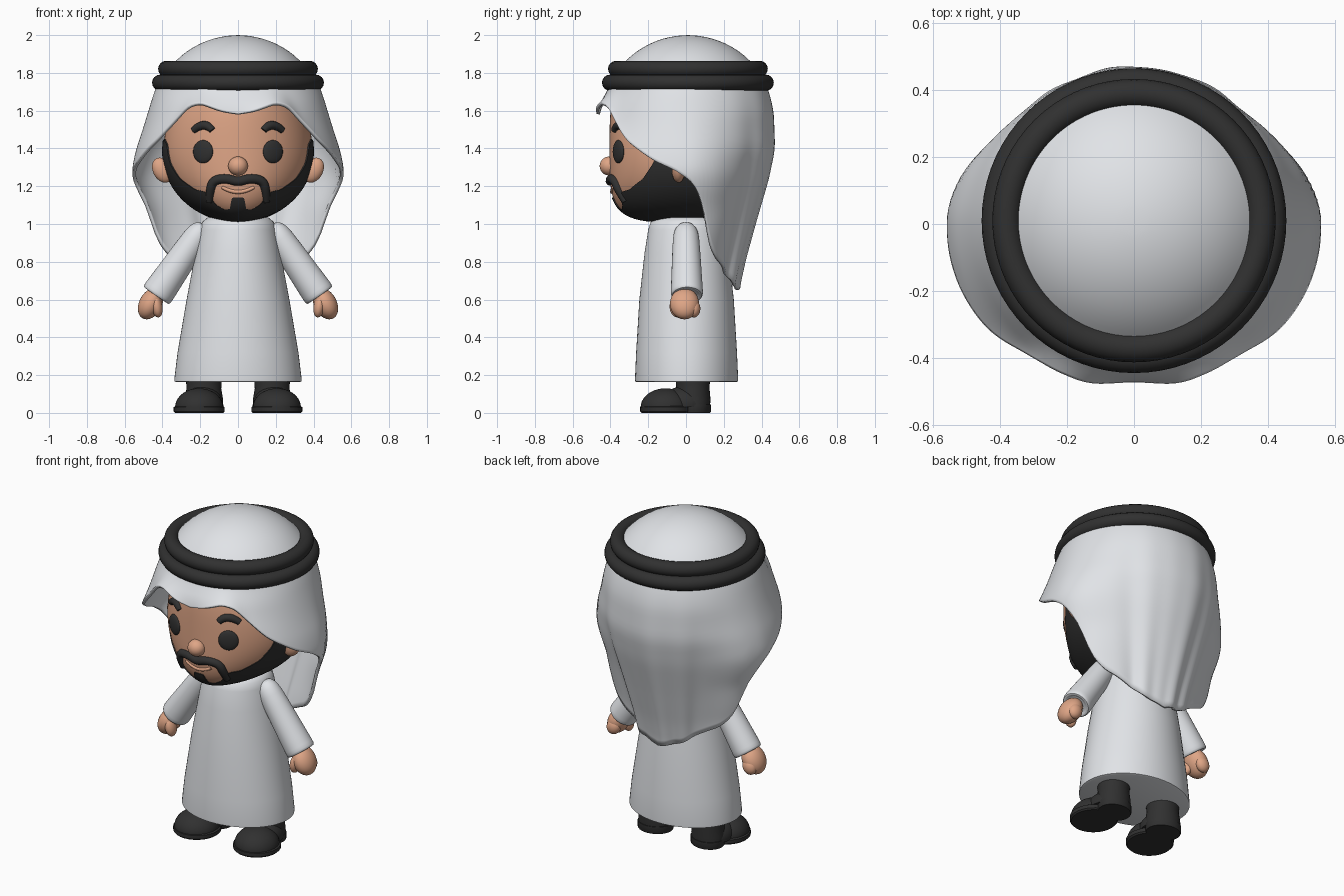
import bpy, bmesh, math
from mathutils import Matrix, Vector
from math import sin, cos, pi, radians

cube = bpy.data.objects.get("Cube")
if cube:
    bpy.data.objects.remove(cube, do_unlink=True)

parts = []


def material(name, rgb):
    m = bpy.data.materials.new(name)
    m.use_nodes = True
    m.diffuse_color = (*rgb, 1)
    bsdf = next(n for n in m.node_tree.nodes if n.type == 'BSDF_PRINCIPLED')
    bsdf.inputs["Base Color"].default_value = (*rgb, 1)
    bsdf.inputs["Roughness"].default_value = 0.7
    return m


WHITE = material("white cloth", (0.78, 0.80, 0.83))
SKIN = material("warm skin", (0.74, 0.38, 0.24))
BLACK = material("soft black", (0.03, 0.03, 0.03))


def finish(name, bm, mat, matrix=None, subsurf=0):
    bmesh.ops.remove_doubles(bm, verts=bm.verts, dist=0.0002)
    bmesh.ops.recalc_face_normals(bm, faces=bm.faces)
    if matrix:
        bm.transform(matrix)
    me = bpy.data.meshes.new(name)
    bm.to_mesh(me)
    bm.free()
    me.materials.append(mat)
    ob = bpy.data.objects.new(name, me)
    bpy.context.collection.objects.link(ob)
    parts.append(ob)
    if subsurf:
        mod = ob.modifiers.new("smooth", 'SUBSURF')
        mod.levels = mod.render_levels = subsurf
    return ob


def grid(name, rows, mat, matrix=None, subsurf=0):
    """Skin closed rings of points into a surface."""
    bm = bmesh.new()
    vs = [[bm.verts.new(p) for p in row] for row in rows]
    n = len(rows[0])
    for a, b in zip(vs, vs[1:]):
        for i in range(n):
            j = (i + 1) % n
            bm.faces.new((a[i], a[j], b[j], b[i]))
    return finish(name, bm, mat, matrix, subsurf)


def lathe(name, profile, mat, matrix=None, n=48, subsurf=0):
    """Profile holds (x radius, y radius, height)."""
    rows = [[(rx * sin(2 * pi * i / n), -ry * cos(2 * pi * i / n), z) for i in range(n)]
            for rx, ry, z in profile]
    return grid(name, rows, mat, matrix, subsurf)


def ball(name, loc, scale, mat, turn=(0, 0, 0), floor=None):
    bm = bmesh.new()
    bmesh.ops.create_uvsphere(bm, u_segments=32, v_segments=20, radius=1)
    bm.transform(Matrix.Diagonal((*scale, 1)))
    if floor is not None:
        for v in bm.verts:
            v.co.z = max(v.co.z, floor)
    rot = Matrix.Rotation(turn[2], 4, 'Z') @ Matrix.Rotation(turn[1], 4, 'Y') @ Matrix.Rotation(turn[0], 4, 'X')
    return finish(name, bm, mat, Matrix.Translation(loc) @ rot)


def lookup(table, x, blur=0.0):
    """Piecewise linear table, softened by averaging nearby samples."""
    def at(v):
        if v <= table[0][0]:
            return table[0][1]
        for (a, p), (b, q) in zip(table, table[1:]):
            if v <= b:
                return p + (q - p) * (v - a) / (b - a)
        return table[-1][1]
    return sum(at(x + blur * k / 3) for k in range(-3, 4)) / 7


# Head surface, wide ellipse across and boxier front to back
def head_size(z, off=0.0):
    u = (z - 1.38) / (0.372 if z < 1.38 else 0.45)
    u = min(1, abs(u))
    return ((0.395 + off) * (1 - u ** 2) ** 0.5, (0.405 + off) * (1 - u ** 4) ** 0.25)


def on_face(x, z, off=0.0):
    ax, ay = head_size(z, off)
    return Vector((x, -ay * max(0, 1 - (x / ax) ** 2) ** 0.5, z))


def head_point(t, z, off=0.0):
    ax, ay = head_size(z, off)
    return (ax * sin(t), -ay * cos(t), z)


N = 72
levels = [1.419 - 0.411 * cos(pi * k / 30) for k in range(31)]
grid("head", [[head_point(2 * pi * i / N, z) for i in range(N)] for z in levels], SKIN)

# Beard shell with its upper edge varying around the jaw
BEARD = [(0, 1.14), (6, 1.14), (10, 1.08), (18, 1.075), (26, 1.10), (30, 1.16), (33, 1.172),
         (42, 1.182), (56, 1.238), (65, 1.32), (70, 1.42), (80, 1.45), (110, 1.42), (130, 1.1), (180, 1.04)]
M = 240
rows = []
for k in range(22):
    f, off = (min(k, 20) / 20) ** 1.6, (0.007 if k < 21 else -0.012)
    row = []
    for i in range(M):
        t = 2 * pi * i / M
        deg = math.degrees(min(t, 2 * pi - t))
        row.append(head_point(t, 1.0083 + (lookup(BEARD, deg, 0.8) - 1.0083) * f, off))
    rows.append(row)
grid("beard", rows, BLACK)


def strand(name, pts, radius, mat, off=0.0, taper=0.8):
    """Tube lying on the face through (x, z) points."""
    cu = bpy.data.curves.new(name, 'CURVE')
    cu.dimensions = '3D'
    cu.bevel_depth, cu.bevel_resolution, cu.use_fill_caps = radius, 4, True
    sp = cu.splines.new('NURBS')
    sp.points.add(len(pts) - 1)
    sp.use_endpoint_u, sp.order_u, sp.resolution_u = True, 3, 8
    for i, (x, z) in enumerate(pts):
        sp.points[i].co = (*on_face(x, z, off), 1)
        sp.points[i].radius = taper if i in (0, len(pts) - 1) else 1
    cu.materials.append(mat)
    ob = bpy.data.objects.new(name, cu)
    bpy.context.collection.objects.link(ob)
    bpy.ops.object.select_all(action='DESELECT')
    ob.select_set(True)
    bpy.context.view_layer.objects.active = ob
    bpy.ops.object.convert(target='MESH')
    parts.append(bpy.context.view_layer.objects.active)


half = [(0.15, 1.12), (0.147, 1.18), (0.13, 1.232), (0.06, 1.242)]
strand("moustache", half + [(0, 1.222)] + [(-x, z) for x, z in reversed(half)], 0.025, BLACK, 0.0)
strand("lower_lip", [(-0.085, 1.195), (-0.04, 1.17), (0.04, 1.17), (0.085, 1.195)], 0.011, SKIN)
ball("nose", (0, -0.407, 1.307), (0.052, 0.05, 0.05), SKIN)

for s, side in ((1, "left"), (-1, "right")):
    # Facial features
    ball(side + "_eye", on_face(s * 0.185, 1.383), (0.058, 0.018, 0.061), BLACK, (0, 0, s * radians(26)))
    strand(side + "_eyebrow", [(s * 0.135, 1.495), (s * 0.155, 1.522), (s * 0.205, 1.522), (s * 0.235, 1.495)],
           0.023, BLACK)
    ball(side + "_ear", (s * 0.4, -0.04, 1.285), (0.05, 0.035, 0.07), SKIN, (0, s * radians(28), 0))

    # Sleeve along the arm axis
    start, end = Vector((s * 0.21, 0, 0.945)), Vector((s * 0.43, 0.005, 0.625))
    aim = Matrix.Translation(start) @ (end - start).to_track_quat('Z', 'Y').to_matrix().to_4x4()
    sleeve = [(0, -0.065), (0.045, -0.055), (0.068, -0.01), (0.073, 0.06), (0.085, 0.35), (0.087, 0.382),
              (0.08, 0.395), (0.066, 0.393), (0.06, 0.385), (0, 0.385)]
    lathe(side + "_sleeve", [(r, r, z) for r, z in sleeve], WHITE, aim, 24, 1)

    # Fist with thumb and curled finger
    tilt = (0, s * radians(-28), 0)
    ball(side + "_hand", (s * 0.463, -0.008, 0.578), (0.06, 0.077, 0.088), SKIN, tilt)
    ball(side + "_thumb", (s * 0.43, -0.045, 0.563), (0.03, 0.042, 0.058), SKIN, (0, s * radians(10), 0))
    ball(side + "_finger", (s * 0.468, 0.042, 0.552), (0.042, 0.034, 0.048), SKIN, tilt)

    # Shoe turned slightly outwards
    splay = s * radians(10)
    turn = Matrix.Translation((s * 0.187, 0, 0)) @ Matrix.Rotation(splay, 4, 'Z')

    def shoe_at(y, z=0):
        return turn @ Matrix.Translation((0, y, z))

    ball(side + "_shoe_toe", shoe_at(-0.11, 0.03).translation, (0.127, 0.132, 0.1), BLACK, (0, 0, splay), -0.01)
    ball(side + "_shoe_middle", shoe_at(-0.01, 0.045).translation, (0.108, 0.13, 0.095), BLACK,
         (0, 0, splay), -0.015)
    lathe(side + "_sole", [(0, 0, 0), (0.127, 0.13, 0), (0.135, 0.137, 0.008), (0.135, 0.137, 0.03),
                           (0.125, 0.128, 0.036), (0, 0, 0.036)], BLACK, shoe_at(-0.108), 32)
    lathe(side + "_heel", [(0, 0, 0), (0.1, 0.085, 0), (0.104, 0.089, 0.006), (0.104, 0.089, 0.045),
                           (0, 0, 0.045)], BLACK, shoe_at(0.043), 32)
    lathe(side + "_ankle", [(0, 0, 0.03), (0.1, 0.09, 0.03), (0.102, 0.093, 0.07), (0.092, 0.088, 0.13),
                            (0.096, 0.091, 0.19), (0, 0, 0.19)], BLACK, shoe_at(0.037), 32)

# Long robe
lathe("robe", [(0, 0, 0.163), (0.325, 0.263, 0.163), (0.337, 0.272, 0.167), (0.337, 0.273, 0.18),
               (0.32, 0.267, 0.32), (0.272, 0.25, 0.6), (0.225, 0.222, 0.85), (0.202, 0.203, 0.97),
               (0.19, 0.19, 1.01), (0.16, 0.16, 1.035), (0, 0, 1.045)], WHITE,
      Matrix.Translation((0, 0.003, 0)), 64)

# Crown of the headscarf and the two cord rings
lathe("scarf_crown", [(0, 0, 2.0), (0.06, 0.06, 1.997), (0.13, 0.13, 1.983), (0.2, 0.2, 1.957),
                      (0.27, 0.27, 1.917), (0.33, 0.33, 1.866), (0.385, 0.385, 1.80)], WHITE,
      Matrix.Translation((0, 0.01, 0)), 64, 1)
for name, major, z in (("upper_cord", 0.38, 1.821), ("lower_cord", 0.412, 1.748)):
    ring = [(major + 0.043 * cos(pi * k / 8), z + 0.043 * sin(pi * k / 8)) for k in range(17)]
    lathe(name, [(r, r, h) for r, h in ring], BLACK, Matrix.Translation((0, 0.01, 0)), 72)

# Draped scarf: hem height by angle from the front, radius by height
HEM = [(0, 1.58), (10, 1.595), (24, 1.64), (33, 1.62), (40, 1.56), (54, 1.44), (72, 1.335), (84, 1.285),
       (94, 1.22), (101, 1.09), (106, 0.9), (114, 0.82), (130, 0.76), (150, 0.69), (180, 0.65)]
FRONT = [(1.45, 0.50), (1.58, 0.465), (1.64, 0.45), (1.7, 0.405), (1.85, 0.37)]
SIDE = [(0.83, 0.445), (0.95, 0.475), (1.1, 0.50), (1.17, 0.53), (1.27, 0.555), (1.38, 0.535),
        (1.5, 0.495), (1.7, 0.434), (1.85, 0.37)]
BACK = [(0.66, 0.268), (0.81, 0.302), (1.02, 0.362), (1.24, 0.428), (1.4, 0.462), (1.6, 0.455),
        (1.7, 0.43), (1.85, 0.37)]
COLS, ROWS = 144, 32
rows = []
for k in range(ROWS + 1):
    f, row = k / ROWS, []
    for i in range(COLS):
        t = 2 * pi * i / COLS
        deg = math.degrees(min(t, 2 * pi - t))
        z = 1.83 + (lookup(HEM, deg, 3) - 1.83) * f
        if deg < 90:
            w, end_radius = cos(t) ** 2, lookup(FRONT, z, 0.04)
        else:
            u = min(1, (deg - 90) / 52)
            w, end_radius = u * u * (3 - 2 * u), lookup(BACK, z, 0.04)
        r = w * end_radius + (1 - w) * lookup(SIDE, z, 0.04)
        if deg < 90:
            # Brim flares out above each brow
            r += 0.022 * f ** 4 * sin(2 * t) ** 2
            r += 0.03 * f ** 3 * sin(4 * t) ** 2 if deg < 45 else 0
        else:
            # Soft vertical folds
            r += 0.008 * f * cos(t) ** 2 * (cos(11 * t + 2.2) + 0.6 * cos(17 * t))
        row.append((r * sin(t), -r * cos(t), z))
    rows.append(row)
drape = grid("scarf_drape", rows, WHITE)
thick = drape.modifiers.new("thickness", 'SOLIDIFY')
thick.thickness, thick.offset = 0.018, 0

# Smooth shading that keeps real edges
bpy.ops.object.select_all(action='DESELECT')
for ob in parts:
    ob.select_set(True)
bpy.context.view_layer.objects.active = parts[0]
bpy.ops.object.shade_smooth_by_angle(angle=radians(40))
